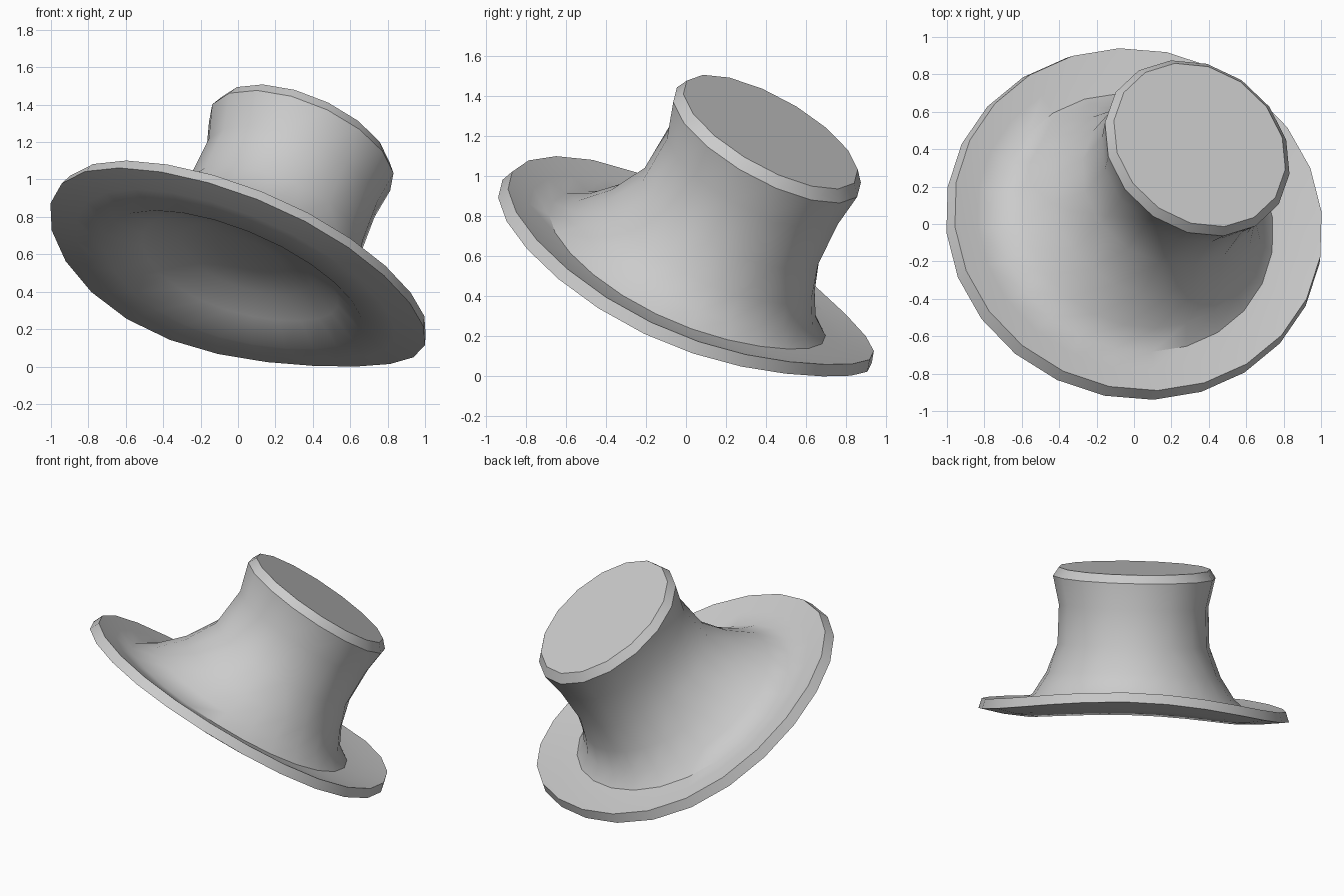
import bpy
import bmesh
from math import cos, sin, pi
from mathutils import Vector

cube = bpy.data.objects.get("Cube")
if cube:
    bpy.data.objects.remove(cube, do_unlink=True)

# Tilted axis of the hat: brim centre to cap centre, each with its own normal
BRIM, CAP = Vector((0.02, 0.025, 0.555)), Vector((0.348, 0.423, 1.237))
BRIM_N, CAP_N = Vector((0.309, 0.408, 0.859)), Vector((0.356, 0.459, 0.815))
LEAN = Vector((0.035, 0.035, -0.03))
DOWNHILL = Vector((0.8, 0.6, 0))
CROWN_SIDES, BRIM_SIDES = 16, 24


def add_ring(bm, t, radius, sides):
    """Loop around the axis at fraction t, warped low down, mostly at the back."""
    up = max(t, 0)
    n = BRIM_N.lerp(CAP_N, up).normalized()
    u = (DOWNHILL - n * n.dot(DOWNHILL)).normalized()
    v = n.cross(u)
    centre = BRIM.lerp(CAP, t) + LEAN * 4 * up * (1 - up)
    stretch = 0.045 * (1 - up) * min(radius, 1)
    verts = []
    for i in range(sides):
        a = 2 * pi * i / sides
        off = radius * ((1 + stretch) * cos(a) * u + (1 - stretch) * sin(a) * v)
        off.z += (1 - up) * off.x * off.y * (0.095 + 0.08 * off.y)
        verts.append(bm.verts.new(centre + off))
    return verts, [bm.edges.new((verts[i - 1], verts[i])) for i in range(sides)]


# Outer skin from cap down to brim edge, then the shallow hollow underneath
crown = [(1.0, 0.493), (0.935, 0.53), (0.72, 0.49), (0.42, 0.5)]
brim_top = [(0.2, 0.575), (0.04, 0.67), (-0.045, 0.77), (-0.03, 0.89), (0.0, 1.025)]
underside = [(-0.075, 1.047), (-0.115, 0.89), (-0.14, 0.72), (-0.035, 0.55),
             (0.055, 0.37), (0.09, 0.18)]

bm = bmesh.new()
rings = []
for profile, sides in ((crown, CROWN_SIDES), (brim_top + underside, BRIM_SIDES)):
    rings += [add_ring(bm, t, r, sides) for t, r in profile]
for (_, upper), (_, lower) in zip(rings, rings[1:]):
    bmesh.ops.bridge_loops(bm, edges=upper + lower)
bm.faces.new(rings[0][0])
bm.faces.new(rings[-1][0])
bmesh.ops.recalc_face_normals(bm, faces=bm.faces)

# Centre on the ground
low = Vector([min(v.co[k] for v in bm.verts) for k in range(3)])
high = Vector([max(v.co[k] for v in bm.verts) for k in range(3)])
base = Vector(((low.x + high.x) / 2, (low.y + high.y) / 2, low.z))
bmesh.ops.translate(bm, verts=bm.verts, vec=-base)

mesh = bpy.data.meshes.new("top_hat")
bm.to_mesh(mesh)
bm.free()
hat = bpy.data.objects.new("top_hat", mesh)
bpy.context.collection.objects.link(hat)

# Plain grey felt
felt = bpy.data.materials.new("grey_felt")
felt.use_nodes = True
colour = (0.6, 0.6, 0.6, 1)
felt.diffuse_color = colour
felt.node_tree.nodes["Principled BSDF"].inputs["Base Color"].default_value = colour
mesh.materials.append(felt)

bpy.ops.object.select_all(action="DESELECT")
hat.select_set(True)
bpy.context.view_layer.objects.active = hat
bpy.ops.object.shade_smooth_by_angle(angle=0.72)
